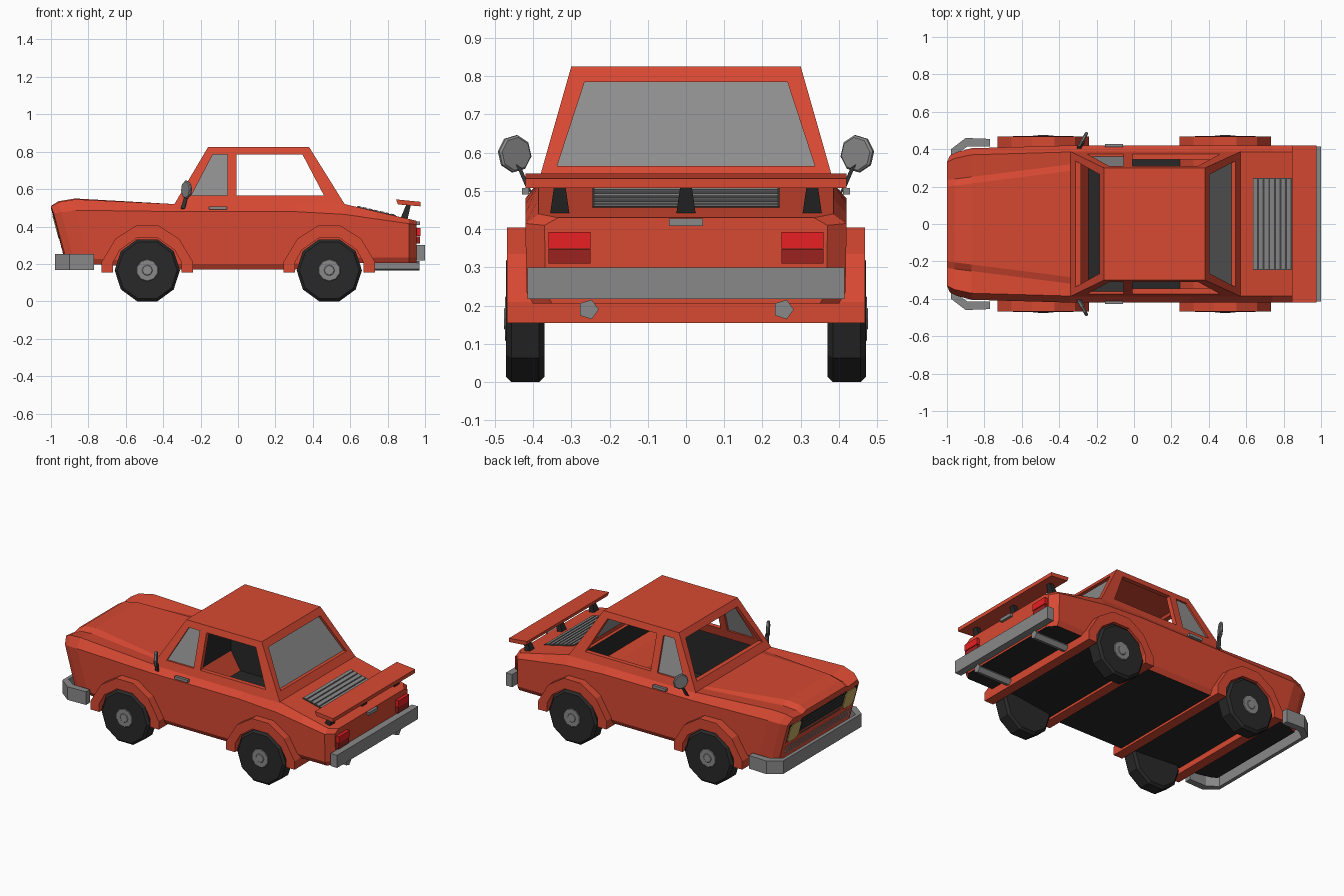
import bpy, bmesh, math
from mathutils import Vector, Matrix

if "Cube" in bpy.data.objects:
    bpy.data.objects.remove(bpy.data.objects["Cube"])

def material(name, r, g, b):
    m = bpy.data.materials.new(name)
    m.diffuse_color = (r, g, b, 1)
    m.use_nodes = True
    m.node_tree.nodes["Principled BSDF"].inputs["Base Color"].default_value = m.diffuse_color
    return m

RED = material("red paint", .68, .066, .032)
DARK = material("black underside", .02, .02, .02)
TYRE = material("tyre rubber", .022, .022, .022)
GLASS = material("grey glass", .27, .27, .27)
CHROME = material("grey metal", .25, .25, .25)
LAMP = material("yellow headlamp", .55, .4, .12)
TAIL = material("bright tail lamp", .8, .014, .016)
TAIL2 = material("dark tail lamp", .32, .016, .013)
GRILLE = material("dark grille", .06, .06, .06)

def finish(name, bm, mat):
    bmesh.ops.recalc_face_normals(bm, faces=bm.faces)
    me = bpy.data.meshes.new(name)
    bm.to_mesh(me)
    bm.free()
    me.materials.append(mat)
    ob = bpy.data.objects.new(name, me)
    bpy.context.collection.objects.link(ob)
    return ob

def prism(name, pts, vec, mat):
    bm = bmesh.new()
    a = [bm.verts.new(p) for p in pts]
    b = [bm.verts.new(Vector(p) + Vector(vec)) for p in pts]
    bm.faces.new(a)
    bm.faces.new(b)
    for i in range(len(a)):
        j = (i + 1) % len(a)
        bm.faces.new((a[i], a[j], b[j], b[i]))
    return finish(name, bm, mat)

def prism_y(name, xz, y0, y1, mat):
    return prism(name, [(x, y0, z) for x, z in xz], (0, y1 - y0, 0), mat)

def box(name, x0, x1, y0, y1, z0, z1, mat):
    return prism_y(name, [(x0, z0), (x1, z0), (x1, z1), (x0, z1)], y0, y1, mat)

def cylinder(name, loc, r, depth, n, axis, mat, spin=0, bevel=0):
    bm = bmesh.new()
    rot = Vector((0, 0, 1)).rotation_difference(Vector(axis)).to_matrix().to_4x4()
    bmesh.ops.create_cone(bm, cap_ends=True, segments=n, radius1=r, radius2=r, depth=depth,
                          matrix=Matrix.Translation(loc) @ rot @ Matrix.Rotation(spin, 4, 'Z'))
    if bevel:
        rim = [e for f in bm.faces if len(f.verts) == n for e in f.edges]
        bmesh.ops.bevel(bm, geom=rim, offset=bevel, segments=1, affect='EDGES')
    return finish(name, bm, mat)

def loft(name, rings, mat):
    bm = bmesh.new()
    vs = [[bm.verts.new(p) for p in ring] for ring in rings]
    for a, b in zip(vs, vs[1:]):
        for i in range(len(a)):
            j = (i + 1) % len(a)
            bm.faces.new((a[i], a[j], b[j], b[i]))
    bm.faces.new(vs[0])
    bm.faces.new(vs[-1])
    bmesh.ops.triangulate(bm, faces=[f for f in bm.faces if len(f.verts) > 4])
    return finish(name, bm, mat)

def subtract(ob, cutters):
    for c in cutters:
        c.hide_render = True
        m = ob.modifiers.new("cut", 'BOOLEAN')
        m.operation, m.solver, m.object = 'DIFFERENCE', 'EXACT', c
    dg = bpy.context.evaluated_depsgraph_get()
    me = bpy.data.meshes.new_from_object(ob.evaluated_get(dg))
    ob.modifiers.clear()
    ob.data = me
    me.materials.clear()
    me.materials.append(RED)
    for p in me.polygons:
        p.material_index = 0
    for c in cutters:
        bpy.data.objects.remove(c)

# Lower body: top x, bottom x, bottom z, half width, crease z, top z, hood groove depth
sections = [(-1, -.92, .2, .365, .47, .51, .012), (-.96, -.88, .2, .385, .475, .535, .022),
            (-.87, -.8, .2, .405, .487, .55, .024), (-.34, -.34, .17, .42, .48, .52, 0),
            (.3, .3, .17, .42, .48, .52, 0), (.57, .57, .205, .42, .465, .52, 0),
            (.74, .74, .205, .42, .44, .48, 0), (.915, .915, .205, .42, .415, .44, 0),
            (.955, .955, .205, .37, .41, .43, 0)]
rings = []
for xt, xb, zb, w, zc, zt, g in sections:
    xc = xt + .015 if xt < -.95 else xt
    y = .2 + .12 * min(1, (xt + 1) / .66) * .7
    half = [(xb, w - .02, zb), (xb, w - .003, zb + .03), (xc, w, zc), (xt, w - .035, zt - g * .2),
            (xt, y + .035, zt - g), (xt, y, zt)]
    rings.append(half + [(x, -y, z) for x, y, z in reversed(half)])
body = loft("lower_body", rings, RED)
subtract(body, [prism_y("cabin_cutter", [(-.31, .215), (.5, .215), (.53, .7), (-.31, .7)], -.372, .372, RED)])
# Underside and cabin lining are black
body.data.materials.append(DARK)
for p in body.data.polygons:
    c = p.center
    under = p.normal.z < -.8 and c.z < .26
    lining = abs(c.y) < .3725 and -.315 < c.x < .535 and c.z < .5
    if under or lining:
        p.material_index = 1

# Wheel arches run across the full width
ARCH_OUT = [(-.245, .155), (-.245, .21), (-.17, .335), (-.06, .405), (.06, .405), (.17, .335), (.245, .21), (.245, .155)]
ARCH_IN = [(.182, .155), (.182, .21), (.146, .275), (.056, .338), (-.056, .338), (-.146, .275), (-.182, .21), (-.182, .155)]
WHEELS = (-.485, .488)
for cx in WHEELS:
    prism_y("wheel_arch", [(cx + x, z) for x, z in ARCH_OUT + ARCH_IN], -.468, .468, RED)

# Cabin shell with window openings
def cabin_ring(z, inset):
    t = (z - .52) / .305
    x0, x1, y = -.34 + .18 * t + inset, .57 - .19 * t - inset, .387 - .087 * t - inset
    return [(x0, -y, z), (x1, -y, z), (x1, y, z), (x0, y, z)]

cabin = loft("cabin", [cabin_ring(.505, 0), cabin_ring(.825, 0)], RED)
SIDE = [(-.008, .565), (.46, .565), (.345, .785), (-.008, .785)]
QUARTER = [(-.25, .565), (-.056, .565), (-.056, .785), (-.135, .785)]
BACK = [(-.337, .565), (.337, .565), (.265, .785), (-.265, .785)]
cuts = [loft("inner_cutter", [cabin_ring(.45, .03), cabin_ring(.8, .03)], RED)]
cuts += [prism_y("side_cutter", s, -.6, .6, RED) for s in (SIDE, QUARTER)]
cuts += [prism("end_cutter", [(x, y, z) for y, z in BACK], (.65, 0, 0), RED) for x in (-.6, .15)]
subtract(cabin, cuts)

# Glass in the rear and the front quarter windows
prism("rear_window", [(.548 - .623 * (z - .52), y, z) for y, z in BACK], (-.006, 0, 0), GLASS)
for s in (1, -1):
    prism("quarter_window", [(x, s * (.375 - .285 * (z - .52)), z) for x, z in QUARTER], (0, -s * .006, 0), GLASS)

# Nose: grille panels, slats and headlamps lying on the sloped front
def nose(name, y0, y1, z0, z1, mat, out):
    c = .022 if mat == LAMP else 0
    yz = [(y0 + c, z0), (y1 - c, z0), (y1, z0 + c), (y1, z1 - c), (y1 - c, z1), (y0 + c, z1), (y0, z1 - c), (y0, z0 + c)]
    if not c:
        yz = [(y0, z0), (y1, z0), (y1, z1), (y0, z1)]
    x = lambda z: -.92 - .065 * (z - .23) / .24
    prism(name, [(x(z) - out, y, z) for y, z in yz], (out + .012, 0, 0), mat)

nose("upper_grille", -.345, .345, .33, .465, DARK, .006)
nose("lower_grille", -.34, .34, .25, .312, GRILLE, .006)
for i in range(5):
    nose("grille_slat", -.21, .21, .347 + i * .024, .355 + i * .024, GRILLE, .009)
for i in range(4):
    nose("lower_slat", -.335, .335, .256 + i * .015, .263 + i * .015, CHROME, .009)
for s in (1, -1):
    nose("headlamp", s * .282 - .057, s * .282 + .057, .336, .46, LAMP, .011)

# Bumpers
outer = [(-.77, .455), (-.9, .46), (-.978, .4)]
inner = [(-.955, .37), (-.89, .415), (-.77, .415)]
plan = outer + [(x, -y) for x, y in reversed(outer)] + [(x, -y) for x, y in reversed(inner)] + inner
prism("front_bumper", [(x, y, .168) for x, y in plan], (0, 0, .085), CHROME)
box("rear_bumper", .955, 1.0, -.415, .415, .218, .3, CHROME)

# Rear lamps, exhaust pipes, boot handle
for s in (1, -1):
    y0, y1 = s * .305 - .055, s * .305 + .055
    box("tail_lamp_upper", .93, .975, y0, y1, .35, .392, TAIL)
    box("tail_lamp_lower", .93, .972, y0, y1, .31, .348, TAIL2)
    cylinder("exhaust_pipe", (.85, s * .255, .19), .027, .24, 5, (1, 0, 0), CHROME)
box("boot_handle", .95, .972, -.045, .045, .408, .428, CHROME)

# Slatted vent on the rear deck
deck = lambda x: .52 - .2345 * (x - .57)
prism_y("deck_vent", [(.635, deck(.635)), (.845, deck(.845)), (.845, deck(.845) + .004), (.635, deck(.635) + .004)], -.245, .245, GRILLE)
for i in range(7):
    x = .638 + i * .03
    prism_y("vent_slat", [(x, deck(x)), (x + .02, deck(x + .02)), (x + .02, deck(x) + .003), (x, deck(x) + .007)], -.24, .24, CHROME)

# Rear wing on three tapered struts
prism_y("rear_wing", [(.845, .545), (.975, .532), (.975, .508), (.855, .518)], -.42, .42, RED)
for y in (-.33, 0, .33):
    loft("wing_strut", [[(x0, y - h, z), (x1, y - h, z), (x1, y + h, z), (x0, y + h, z)]
                        for x0, x1, h, z in ((.865, .905, .026, .435), (.9, .925, .014, .518))], DARK)

# Door handles and mirrors
for s in (1, -1):
    box("door_handle", -.155, -.06, s * .42 - .009, s * .42 + .009, .49, .508, CHROME)
    cylinder("mirror", (-.275, s * .448, .597), .049, .018, 8, (.86, -s * .5, 0), CHROME, math.pi / 8, .005)
    prism("mirror_stalk", [(-.305, s * .40, .49), (-.285, s * .40, .49), (-.285, s * .415, .5), (-.305, s * .415, .5)],
          (.02, s * .03, .07), GRILLE)

# Ten-sided wheels with hubs
for cx in WHEELS:
    for s in (1, -1):
        cylinder("tyre", (cx, s * .42, .166), .1745, .1, 10, (0, 1, 0), TYRE, math.pi / 10, .014)
        cylinder("hub", (cx, s * .458, .166), .067, .03, 10, (0, 1, 0), CHROME, 0, .01)
        cylinder("hub_cap", (cx, s * .464, .166), .032, .024, 8, (0, 1, 0), GLASS, 0, .006)
